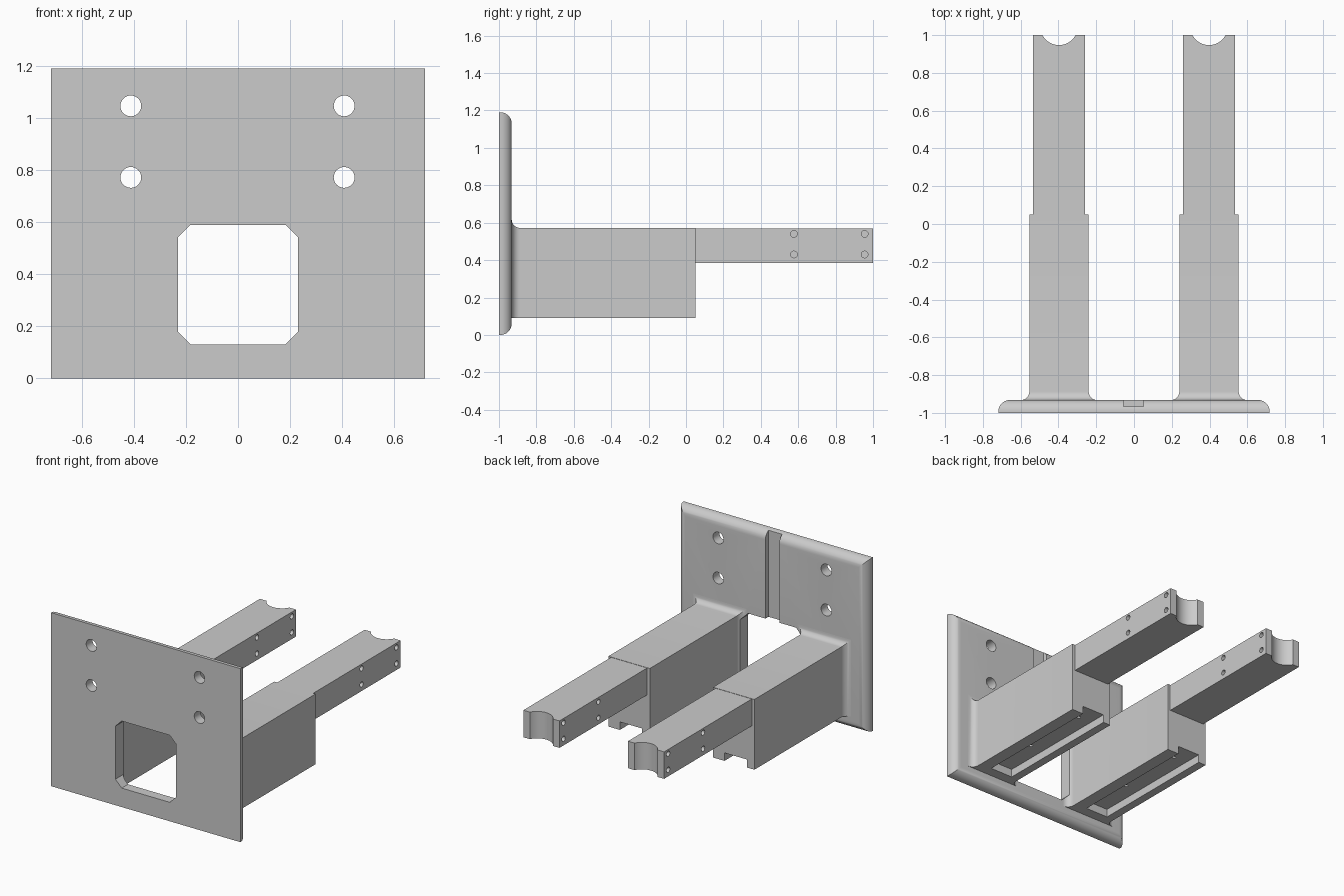
import bpy, bmesh, math
from mathutils import Matrix, Vector

if "Cube" in bpy.data.objects:
    bpy.data.objects.remove(bpy.data.objects["Cube"], do_unlink=True)

grey = bpy.data.materials.new("plain_grey")
grey.use_nodes = True
GREY = (0.6, 0.6, 0.6, 1)
grey.diffuse_color = GREY
next(n for n in grey.node_tree.nodes if n.type == 'BSDF_PRINCIPLED').inputs["Base Color"].default_value = GREY


def to_object(bm, name):
    bmesh.ops.recalc_face_normals(bm, faces=bm.faces)
    mesh = bpy.data.meshes.new(name)
    bm.to_mesh(mesh)
    bm.free()
    ob = bpy.data.objects.new(name, mesh)
    mesh.materials.append(grey)
    bpy.context.collection.objects.link(ob)
    return ob


def box_mesh(lo, hi):
    lo, hi = Vector(lo), Vector(hi)
    bm = bmesh.new()
    bmesh.ops.create_cube(bm, size=1, matrix=Matrix.Translation((lo + hi) / 2) @ Matrix.Diagonal((*(hi - lo), 1)))
    return bm


def box(name, lo, hi):
    return to_object(box_mesh(lo, hi), name)


def rod(center, radius, length, axis, sides=32):
    turn = {'X': Matrix.Rotation(math.pi / 2, 4, 'Y'), 'Y': Matrix.Rotation(math.pi / 2, 4, 'X'), 'Z': Matrix()}
    bm = bmesh.new()
    bmesh.ops.create_cone(bm, cap_ends=True, segments=sides, radius1=radius, radius2=radius,
                          depth=length, matrix=Matrix.Translation(center) @ turn[axis])
    return to_object(bm, "cutter")


def carve(ob, cutters):
    """Subtract the cutters, bake the result and shade it."""
    for c in cutters:
        mod = ob.modifiers.new("cut", 'BOOLEAN')
        mod.object, mod.operation, mod.solver = c, 'DIFFERENCE', 'EXACT'
    bpy.context.view_layer.update()
    baked = bpy.data.meshes.new_from_object(ob.evaluated_get(bpy.context.evaluated_depsgraph_get()))
    ob.modifiers.clear()
    ob.data = baked
    for c in cutters:
        bpy.data.objects.remove(c, do_unlink=True)
    bpy.ops.object.select_all(action='DESELECT')
    ob.select_set(True)
    bpy.context.view_layer.objects.active = ob
    bpy.ops.object.shade_smooth_by_angle(angle=math.radians(30))


def opening():
    """Square window with chamfered corners."""
    bm = box_mesh((-0.23, -1.1, 0.13), (0.23, -0.7, 0.59))
    edges = [e for e in bm.edges if abs(e.verts[0].co.y - e.verts[1].co.y) > 0.1]
    bmesh.ops.bevel(bm, geom=edges, offset=0.048, segments=1, affect='EDGES')
    return to_object(bm, "cutter")


# Mounting plate: rounded rear rim, window, bolt holes and rear groove
BACK = -0.932
bm = box_mesh((-0.718, -1, 0), (0.718, BACK, 1.19))
rim = [e for e in bm.edges if all(v.co.y > -0.95 for v in e.verts)]
bmesh.ops.bevel(bm, geom=rim, offset=0.06, segments=10, profile=0.5, affect='EDGES')
plate = to_object(bm, "mounting_plate")
cuts = [opening(), box("cutter", (-0.055, -0.965, 0.5), (0.05, -0.8, 1.3))]
cuts += [rod((x, -0.97, z), 0.04, 0.3, 'Y') for x in (-0.412, 0.408) for z in (0.772, 1.047)]
carve(plate, cuts)

JOINT = 0.05
FILLET = 0.045
for side, cx in (("left", 0.397), ("right", -0.397)):
    # Deep beam flaring into the plate on its sides and top
    rings = [(BACK - 0.01, FILLET)]
    for i in range(9):
        a = i / 8 * math.pi / 2
        rings.append((BACK + FILLET * (1 - math.cos(a)), FILLET * (1 - math.sin(a))))
    rings.append((JOINT, 0))
    bm = bmesh.new()
    loops = []
    for y, flare in rings:
        w, top = 0.157 + flare, 0.572 + flare
        loops.append([bm.verts.new((cx + sx * w, y, z))
                      for sx, z in ((-1, 0.09), (1, 0.09), (1, top), (-1, top))])
    for a, b in zip(loops, loops[1:]):
        for k in range(4):
            n = (k + 1) % 4
            bm.faces.new((a[k], a[n], b[n], b[k]))
    bm.faces.new(loops[0])
    bm.faces.new(loops[-1])
    beam = to_object(bm, side + "_beam")
    # Open channel underneath with two screw holes
    cuts = [opening(), box("cutter", (cx - 0.1, -0.86, 0), (cx + 0.07, 0.2, 0.145))]
    cuts += [rod((cx, y, 0.15), 0.012, 0.1, 'Z', 16) for y in (-0.55, -0.075)]
    carve(beam, cuts)

    # Slim arm with a round end notch and blind side holes
    arm = box(side + "_arm", (cx - 0.137, JOINT - 0.01, 0.385), (cx + 0.137, 1, 0.57))
    cuts = [rod((cx, 1.046, 0.48), 0.099, 0.5, 'Z', 48)]
    cuts += [rod((cx + s * 0.137, y, z), 0.018, 0.14, 'X', 20)
             for s in (-1, 1) for y in (0.577, 0.955) for z in (0.43, 0.54)]
    carve(arm, cuts)
